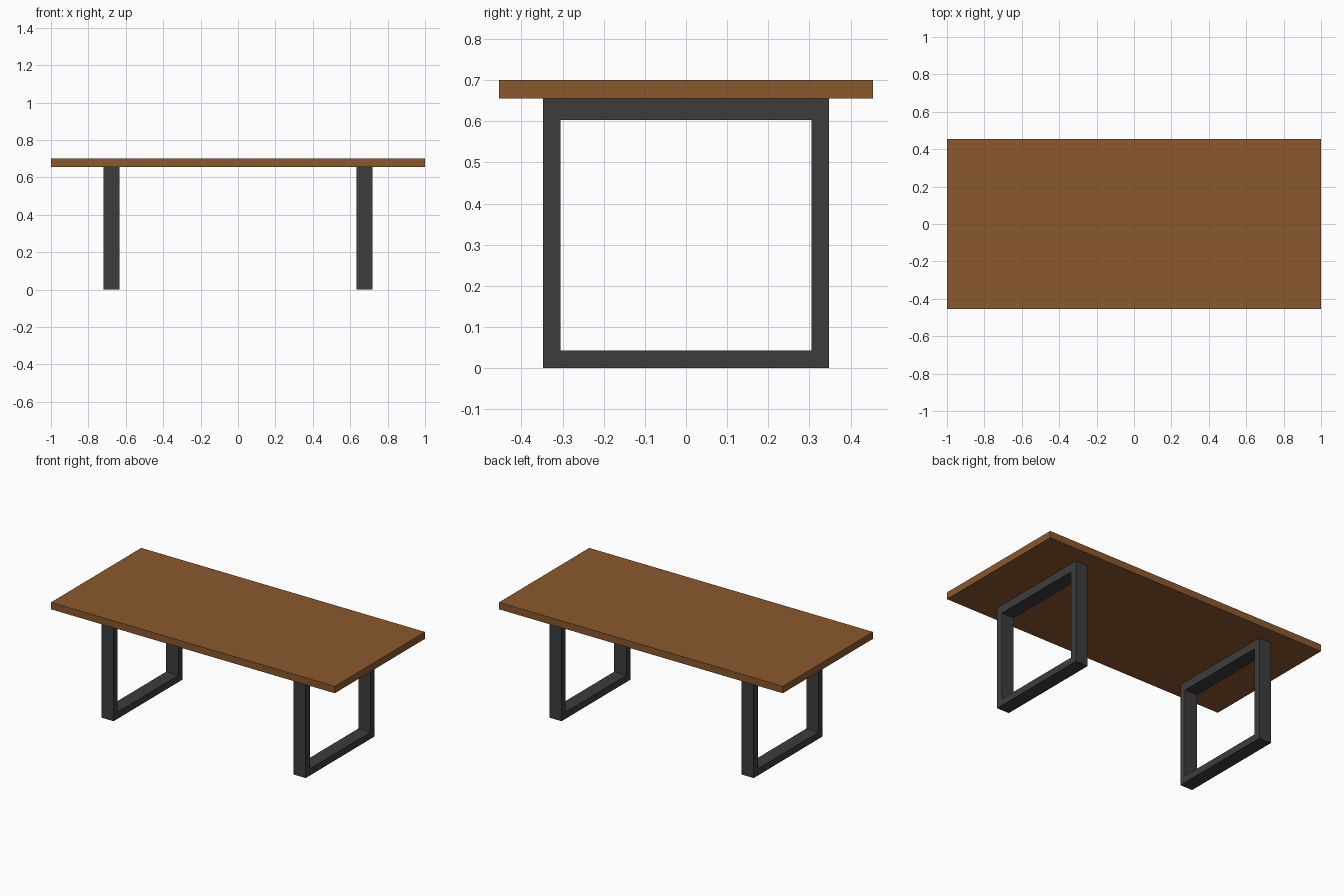
import bpy, bmesh

if "Cube" in bpy.data.objects:
    bpy.data.objects.remove(bpy.data.objects["Cube"])


def material(name, rgb):
    m = bpy.data.materials.new(name)
    m.diffuse_color = (*rgb, 1)
    m.use_nodes = True
    m.node_tree.nodes["Principled BSDF"].inputs["Base Color"].default_value = m.diffuse_color
    return m


wood = material("brown_wood", (0.254, 0.098, 0.027))
metal = material("dark_metal", (0.046, 0.046, 0.046))


def add_object(name, bm, mat):
    bmesh.ops.recalc_face_normals(bm, faces=bm.faces[:])
    me = bpy.data.meshes.new(name)
    bm.to_mesh(me)
    bm.free()
    me.materials.append(mat)
    ob = bpy.data.objects.new(name, me)
    bpy.context.collection.objects.link(ob)
    return ob


def rect(y, z0, z1):
    return [(-y, z0), (y, z0), (y, z1), (-y, z1)]


def leg_frame(name, x0, x1):
    # closed rectangular loop: outer and inner rectangles bridged along x
    bm = bmesh.new()
    outer, inner = rect(0.347, 0, 0.656), rect(0.305, 0.043, 0.603)
    rings = [[bm.verts.new((x, y, z)) for y, z in pts]
             for x, pts in ((x0, outer), (x1, outer), (x1, inner), (x0, inner))]
    for k in range(4):
        a, b = rings[k], rings[(k + 1) % 4]
        for i in range(4):
            j = (i + 1) % 4
            bm.faces.new((a[i], a[j], b[j], b[i]))
    return add_object(name, bm, metal)


# table top slab
bm = bmesh.new()
bmesh.ops.create_cube(bm, size=1)
bmesh.ops.scale(bm, vec=(2, 0.908, 0.044), verts=bm.verts[:])
bmesh.ops.translate(bm, vec=(0, 0, 0.678), verts=bm.verts[:])
add_object("table_top", bm, wood)

# pair of leg frames
leg_frame("left_leg_frame", -0.72, -0.634)
leg_frame("right_leg_frame", 0.634, 0.72)
